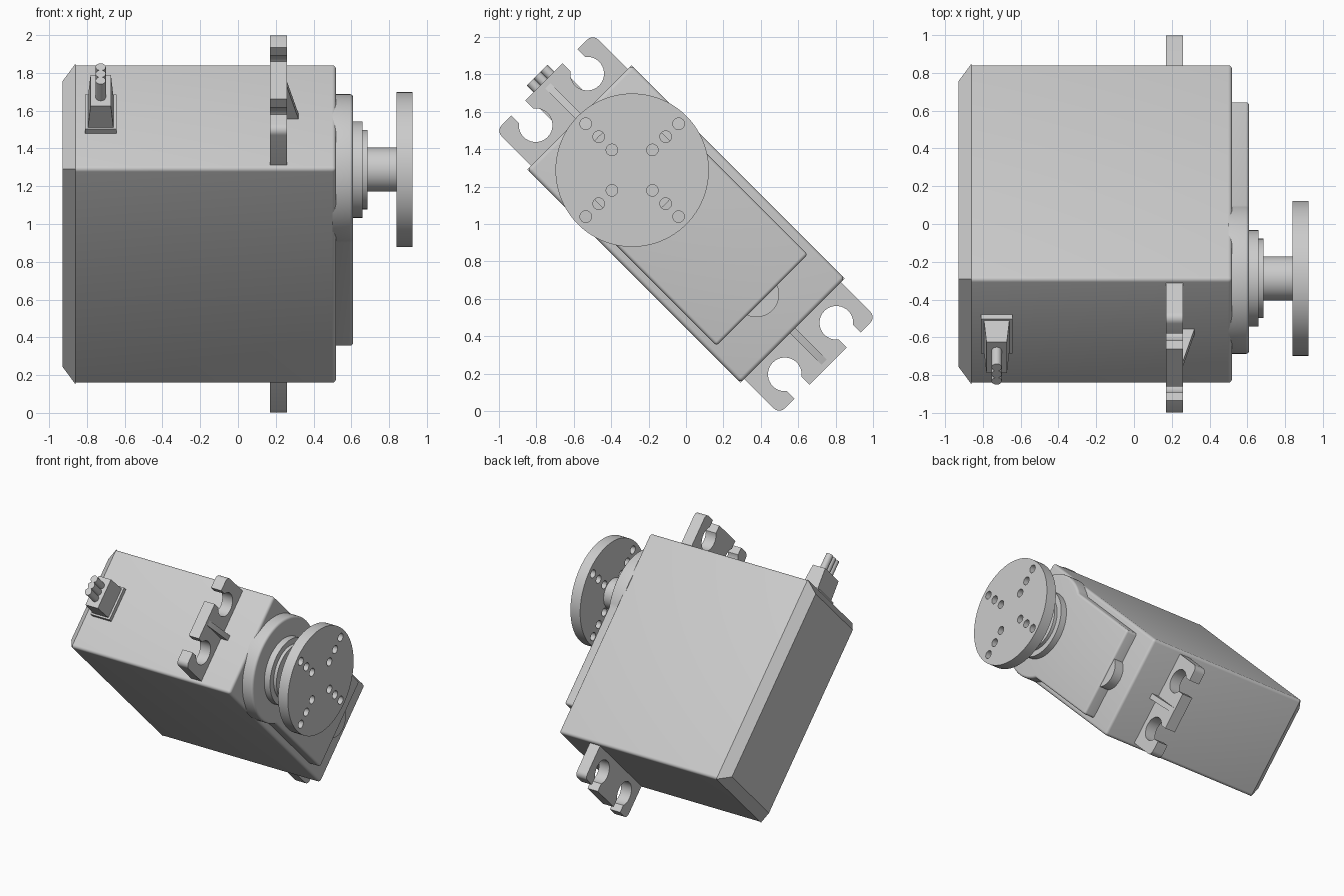
import bpy, bmesh, math
from mathutils import Vector

if "Cube" in bpy.data.objects:
    bpy.data.objects.remove(bpy.data.objects["Cube"])

R2 = math.sqrt(2)
grey = bpy.data.materials.new("light_grey")
grey.diffuse_color = (0.6, 0.6, 0.6, 1)
grey.use_nodes = True
grey.node_tree.nodes["Principled BSDF"].inputs["Base Color"].default_value = grey.diffuse_color


def place(u, v, x):
    """u runs along the case, v across it, x is the shaft direction; the case is tilted 45 degrees."""
    return Vector((x, (u + v) / R2, 1 + (v - u) / R2))


def arc(u, v, r, a0, a1, n):
    angles = [math.radians(a0 + (a1 - a0) * i / n) for i in range(n + 1)]
    return [(u + r * math.cos(a), v + r * math.sin(a)) for a in angles]


def circle(u, v, r, n=64):
    return arc(u, v, r, 0, 360, n)[:-1]


def add_loft(bm, low, high):
    """Solid between two matching loops of points."""
    a = [bm.verts.new(p) for p in low]
    b = [bm.verts.new(p) for p in high]
    bm.faces.new(a)
    bm.faces.new(b)
    for i in range(len(a)):
        j = (i + 1) % len(a)
        bm.faces.new((a[i], a[j], b[j], b[i]))


def add_prism(bm, outline, x0, x1):
    add_loft(bm, [place(u, v, x0) for u, v in outline], [place(u, v, x1) for u, v in outline])


def smooth(ob):
    bpy.ops.object.select_all(action='DESELECT')
    ob.select_set(True)
    bpy.context.view_layer.objects.active = ob
    bpy.ops.object.shade_smooth_by_angle(angle=math.radians(35))


def finish(bm, name):
    bmesh.ops.recalc_face_normals(bm, faces=bm.faces[:])
    me = bpy.data.meshes.new(name)
    bm.to_mesh(me)
    bm.free()
    me.materials.append(grey)
    ob = bpy.data.objects.new(name, me)
    bpy.context.collection.objects.link(ob)
    smooth(ob)
    return ob


def prism(name, outline, x0, x1, bevel=0.0, keep_x=None):
    """Extruded outline; every sharp edge except those lying at keep_x is rounded."""
    bm = bmesh.new()
    add_prism(bm, outline, x0, x1)
    if bevel:
        bmesh.ops.recalc_face_normals(bm, faces=bm.faces[:])
        edges = [e for e in bm.edges if e.calc_face_angle(0) > 0.6
                 and not all(abs(v.co.x - keep_x) < 1e-4 for v in e.verts)]
        bmesh.ops.bevel(bm, geom=edges, offset=bevel, segments=4, profile=0.5, affect='EDGES')
    return finish(bm, name)


def rect(u, v):
    return [(-u, -v), (u, -v), (u, v), (-u, v)]


# Case and chamfered back cover
CU, CV = 0.807, 0.394
prism("case", rect(CU, CV), -0.86, 0.52, 0.022, -0.86)
bm = bmesh.new()
add_loft(bm, [place(u, v, -0.93) for u, v in rect(CU - 0.067, CV - 0.067)],
         [place(u, v, -0.86) for u, v in rect(CU, CV)])
finish(bm, "back_cover")

# Raised gear housing: round end merging into a rectangle, plus a small round boss
SU = -0.407
open_angle = math.degrees(math.asin(0.345 / 0.40))
housing = arc(SU, 0, 0.40, open_angle, 360 - open_angle, 48) + [(0.576, -0.345), (0.576, 0.345)]
prism("gear_housing", housing, 0.50, 0.61, 0.018, 0.50)
prism("housing_boss", circle(0.532, 0, 0.122, 40), 0.50, 0.595)

# Output shaft and collars
prism("lower_collar", circle(SU, 0, 0.255), 0.60, 0.66)
prism("upper_collar", circle(SU, 0, 0.21), 0.65, 0.685)
prism("output_shaft", circle(SU, 0, 0.117, 48), 0.68, 0.85)

# Output disc with three holes on each of four spokes
disc = prism("output_disc", circle(SU, 0, 0.41, 96), 0.84, 0.925)
bm = bmesh.new()
for k in range(4):
    for d in (0.153, 0.253, 0.351):
        a = k * math.pi / 2
        add_prism(bm, circle(SU + d * math.cos(a), d * math.sin(a), 0.031, 24), 0.80, 0.97)
cutter = finish(bm, "hole_cutter")
cutter.hide_render = True
mod = disc.modifiers.new("holes", 'BOOLEAN')
mod.operation, mod.solver, mod.object = 'DIFFERENCE', 'EXACT', cutter
bpy.context.view_layer.objects.active = disc
bpy.ops.object.modifier_apply(modifier=mod.name)
bpy.data.objects.remove(cutter)
smooth(disc)

# Mounting tabs with two open keyhole slots each, and a gusset rib
HU, HV, HR, SLOT = 0.942, 0.195, 0.09, 0.055
gap = math.degrees(math.asin(SLOT / HR))
half = arc(1.03, 0.325, 0.04, 90, 0, 6) + [(1.07, HV + SLOT)]
half += arc(HU, HV, HR, gap, 360 - gap, 28) + [(1.075, HV - SLOT)]
half = [(CU - 0.03, 0.365)] + half
tab = half + [(u, -v) for u, v in reversed(half)]
for side, label in ((-1, "upper"), (1, "lower")):
    prism(label + "_mounting_tab", [(side * u, v) for u, v in tab], 0.17, 0.26)
    bm = bmesh.new()
    wedge = [(CU - 0.01, 0.25), (CU - 0.01, 0.32), (CU, 0.32), (1.044, 0.26), (1.044, 0.25)]
    add_loft(bm, [place(side * u, -0.02, x) for u, x in wedge],
             [place(side * u, 0.02, x) for u, x in wedge])
    finish(bm, label + "_tab_rib")

# Cable strain relief: flange, tapered block, three wires
CX = -0.727


def block(name, u0, x0, v0, u1, x1, v1):
    bm = bmesh.new()
    loops = [[place(u, sv * v, CX + sx * x) for sx, sv in ((-1, -1), (1, -1), (1, 1), (-1, 1))]
             for u, x, v in ((u0, x0, v0), (u1, x1, v1))]
    add_loft(bm, *loops)
    finish(bm, name)


block("cable_flange", -0.79, 0.083, 0.13, -0.84, 0.083, 0.13)
block("cable_block", -0.83, 0.068, 0.117, -1.0, 0.054, 0.117)
for i in (-1, 0, 1):
    bm = bmesh.new()
    ring = circle(i * 0.051, CX, 0.027, 20)
    add_loft(bm, [place(-0.98, v, x) for v, x in ring], [place(-1.125, v, x) for v, x in ring])
    finish(bm, "wire_%d" % (i + 2))
